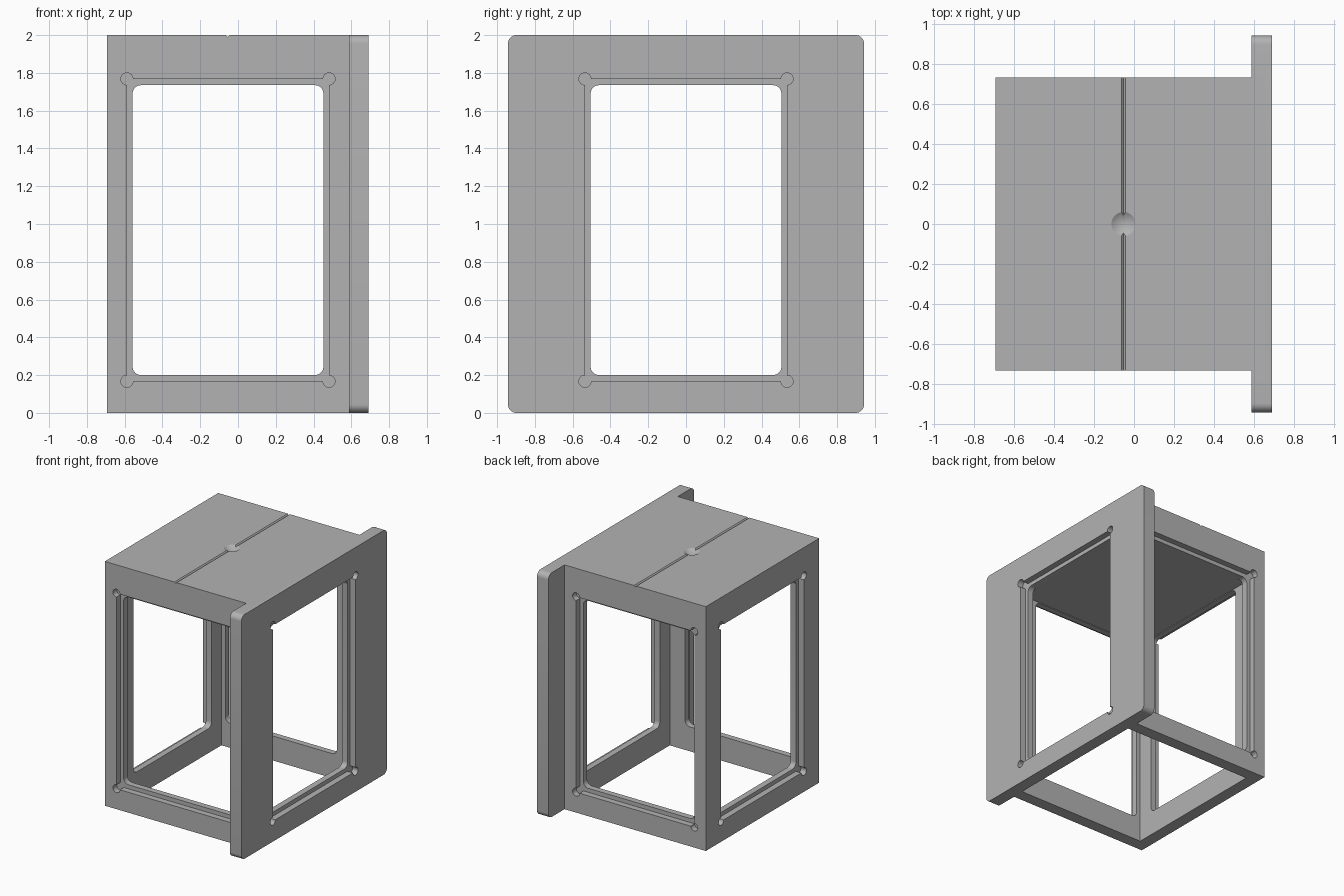
import bpy, bmesh
from math import cos, sin, pi, radians
from mathutils import Vector, Matrix

if "Cube" in bpy.data.objects:
    bpy.data.objects.remove(bpy.data.objects["Cube"])

grey = bpy.data.materials.new("plain grey")
grey.use_nodes = True
colour = (0.45, 0.45, 0.45, 1)
grey.diffuse_color = colour
grey.node_tree.nodes["Principled BSDF"].inputs["Base Color"].default_value = colour

CX = -0.053                      # centre line of the housing
LIP = 0.05                       # rebate depth
Z_LOW, Z_HIGH = 0.2, 1.735       # window opening
Z_MID = (Z_LOW + Z_HIGH) / 2
HEIGHT = Z_HIGH - Z_LOW


def finish(bm, name):
    bmesh.ops.recalc_face_normals(bm, faces=bm.faces)
    mesh = bpy.data.meshes.new(name)
    bm.to_mesh(mesh)
    bm.free()
    mesh.materials.append(grey)
    ob = bpy.data.objects.new(name, mesh)
    bpy.context.collection.objects.link(ob)
    return ob


def box(name, lo, hi):
    lo, hi = Vector(lo), Vector(hi)
    bm = bmesh.new()
    bmesh.ops.create_cube(bm, size=1)
    for v in bm.verts:
        v.co = (lo + hi) / 2 + Matrix.Diagonal(hi - lo) @ v.co
    return finish(bm, name)


def rounded(width, height, r, steps=8):
    """Outline of a rectangle with rounded corners, centred on the origin."""
    pts = []
    for k, (sx, sy) in enumerate([(1, 1), (-1, 1), (-1, -1), (1, -1)]):
        for i in range(steps + 1):
            a = (k + i / steps) * pi / 2
            pts.append((sx * (width / 2 - r) + r * cos(a),
                        sy * (height / 2 - r) + r * sin(a)))
    return pts


def circle(x, y, r, n=24):
    return [(x + r * cos(2 * pi * i / n), y + r * sin(2 * pi * i / n)) for i in range(n)]


def prism(name, pts, axis, centre, start, end):
    """Upright outline (across, z) swept along the x or y axis."""
    def place(u, v, w):
        across, up = centre[0] + u, centre[1] + v
        return (w, across, up) if axis == "x" else (across, w, up)
    bm = bmesh.new()
    a = [bm.verts.new(place(u, v, start)) for u, v in pts]
    b = [bm.verts.new(place(u, v, end)) for u, v in pts]
    bm.faces.new(a)
    bm.faces.new(b)
    n = len(pts)
    for i in range(n):
        j = (i + 1) % n
        bm.faces.new((a[i], a[j], b[j], b[i]))
    return finish(bm, name)


def combine(target, other, operation="DIFFERENCE"):
    other.hide_render = True
    mod = target.modifiers.new(operation, "BOOLEAN")
    mod.operation, mod.object, mod.solver = operation, other, "EXACT"
    bpy.context.view_layer.objects.active = target
    bpy.ops.object.modifier_apply(modifier=mod.name)
    bpy.data.objects.remove(other)


# Housing with a rounded mounting plate on its left side
housing = box("window_housing", (-0.693, -0.733, 0), (0.64, 0.733, 2))
plate = prism("mounting_plate", rounded(1.885, 2, 0.045), "x", (0, 1), 0.587, 0.69)
combine(housing, plate, "UNION")

# Interior, open at the bottom
combine(housing, box("cavity", (-0.593, -0.633, -0.2), (0.59, 0.633, Z_HIGH + 0.005)))

# Rounded window openings through both pairs of walls
for axis, centre in (("x", 0), ("y", CX)):
    combine(housing, prism("opening", rounded(1.01, HEIGHT, 0.045), axis,
                           (centre, Z_MID), -1.2, 1.2))

# Outer rebates with round corner reliefs
rebate = 0.535
rise = HEIGHT / 2 + 0.033
rect = [(rebate, rise), (-rebate, rise), (-rebate, -rise), (rebate, -rise)]
for axis, centre, face, out in (("x", 0, 0.69, 1), ("x", 0, -0.693, -1),
                                ("y", CX, 0.733, 1), ("y", CX, -0.733, -1)):
    start, end = face - out * LIP, face + out * 0.1
    combine(housing, prism("rebate", rect, axis, (centre, Z_MID), start, end))
    for u, v in rect:
        combine(housing, prism("relief", circle(u, v, 0.032), axis,
                               (centre, Z_MID), start, end))

# V groove and conical dimple in the top
groove = [(-0.02, 0.01), (0.02, 0.01), (0, -0.01)]
combine(housing, prism("groove", groove, "y", (CX, 2), -1, 1))
bm = bmesh.new()
bmesh.ops.create_cone(bm, cap_ends=True, segments=32, radius1=0, radius2=0.12, depth=0.08,
                      matrix=Matrix.Translation((CX, 0, 2)))
bmesh.ops.remove_doubles(bm, verts=bm.verts, dist=0.0001)
combine(housing, finish(bm, "dimple"))

bpy.ops.object.select_all(action="DESELECT")
housing.select_set(True)
bpy.context.view_layer.objects.active = housing
bpy.ops.object.shade_smooth_by_angle(angle=radians(30))
